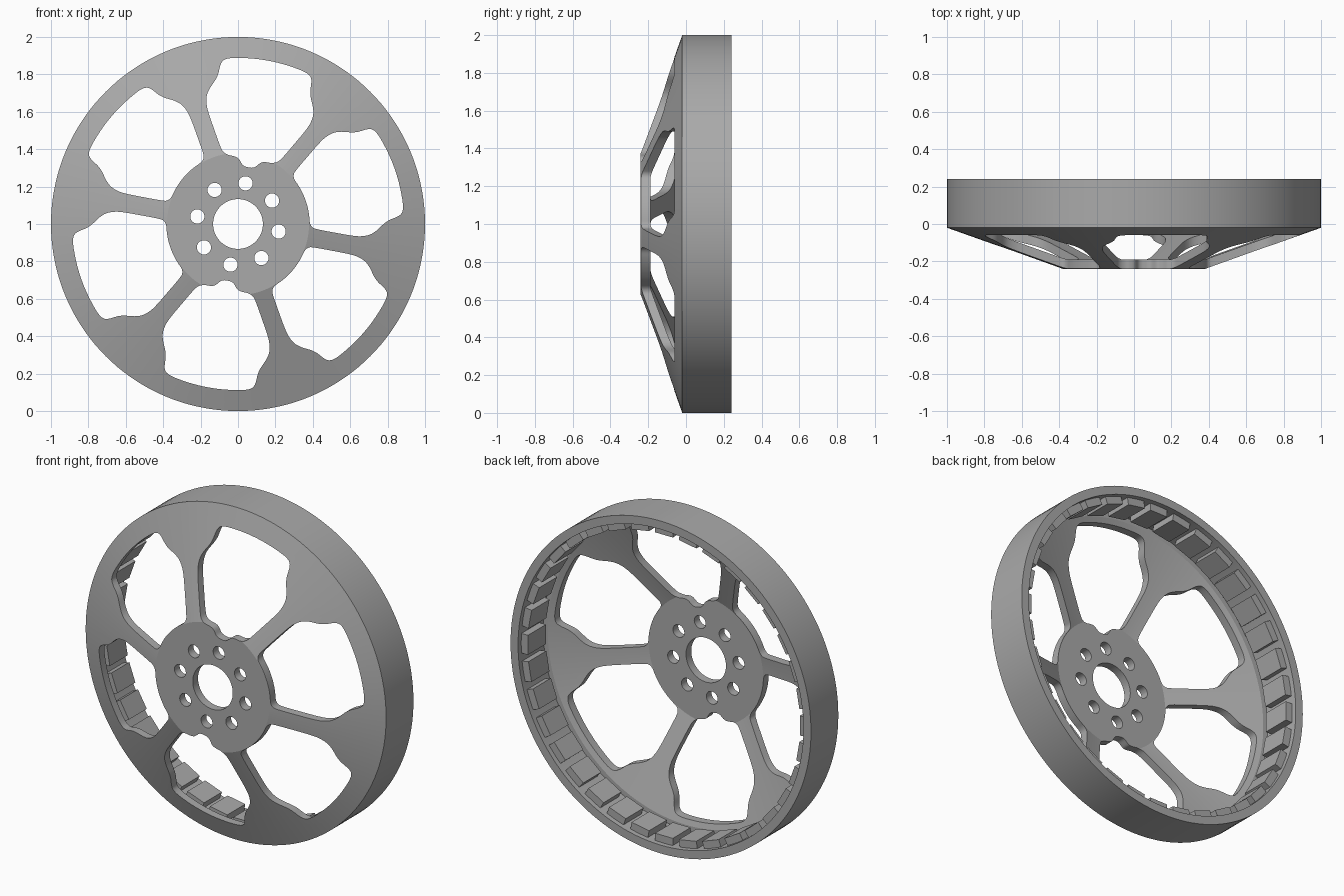
import bpy, bmesh
from math import sin, cos, radians, pi
from mathutils import Vector, Matrix

if "Cube" in bpy.data.objects:
    bpy.data.objects.remove(bpy.data.objects["Cube"], do_unlink=True)

CENTRE = Vector((0, 0, 1))
TURN = 79.5          # angle of the first window, degrees
SEGMENTS = 144
LUGS = 36

metal = bpy.data.materials.new("grey metal")
metal.use_nodes = True
metal.diffuse_color = (0.4, 0.4, 0.4, 1)
metal.node_tree.nodes["Principled BSDF"].inputs["Base Color"].default_value = (0.4, 0.4, 0.4, 1)


def polar(angle, r, y):
    a = radians(angle)
    return CENTRE + Vector((r * cos(a), y, r * sin(a)))


def make_object(name, bm):
    bmesh.ops.recalc_face_normals(bm, faces=bm.faces[:])
    mesh = bpy.data.meshes.new(name)
    bm.to_mesh(mesh)
    bm.free()
    mesh.materials.append(metal)
    obj = bpy.data.objects.new(name, mesh)
    bpy.context.collection.objects.link(obj)
    return obj


def lathe(name, profile):
    """Revolve a closed (radius, y) profile about the axle."""
    bm = bmesh.new()
    rings = [[bm.verts.new(polar(360 * i / SEGMENTS, r, y)) for r, y in profile]
             for i in range(SEGMENTS)]
    n = len(profile)
    for i, ring in enumerate(rings):
        after = rings[(i + 1) % SEGMENTS]
        for j in range(n):
            k = (j + 1) % n
            bm.faces.new((ring[j], ring[k], after[k], after[j]))
    return make_object(name, bm)


def prism(bm, outline):
    """Extrude an outline of points right through the wheel."""
    front = [bm.verts.new(p + Vector((0, -0.4, 0))) for p in outline]
    back = [bm.verts.new(p + Vector((0, 0.4, 0))) for p in outline]
    bm.faces.new(front)
    bm.faces.new(back[::-1])
    n = len(outline)
    for i in range(n):
        j = (i + 1) % n
        bm.faces.new((front[i], back[i], back[j], front[j]))


def smooth_loop(points, steps=4):
    """Closed Catmull-Rom curve through the points."""
    n, result = len(points), []
    for i in range(n):
        a, b, c, d = (points[(i + k) % n] for k in (-1, 0, 1, 2))
        for s in range(steps):
            t = s / steps
            result.append(0.5 * (2 * b + (c - a) * t + (2 * a - 5 * b + 4 * c - d) * t * t
                                 + (3 * b - a - 3 * c + d) * t ** 3))
    return result


# Wheel body: hub plate, cone and hollow rim in one profile
wheel = lathe("wheel_body", [(0.133, -0.24), (0.38, -0.24), (1, -0.02), (1, 0.24),
                             (0.95, 0.24), (0.95, 0), (0.92, 0),
                             (0.38, -0.19), (0.133, -0.19)])

# Half outline of a window: (angle from its middle, radius)
OUTER = [(0, 0.888), (5, 0.888), (10, 0.888), (13.5, 0.887), (15.6, 0.878),
         (16.8, 0.855), (18, 0.81), (19.4, 0.78), (22.3, 0.74), (24.2, 0.705),
         (25.2, 0.66), (25.3, 0.61), (24.6, 0.52), (23.4, 0.43)]
ROUND_HUB = [(22.2, 0.4), (19, 0.385), (13, 0.383), (7, 0.383), (0, 0.383)]
LOBED_HUB = [(22, 0.395), (18.5, 0.373), (14, 0.363), (10, 0.35), (6.5, 0.32), (3.5, 0.31), (0, 0.308)]

# Cutters for the six windows and eight bolt holes
bm = bmesh.new()
for w in range(6):
    half = OUTER + (LOBED_HUB if w % 3 == 0 else ROUND_HUB)
    full = half + [(-a, r) for a, r in half[-2:0:-1]]
    prism(bm, smooth_loop([polar(TURN + 60 * w + a, r, 0) for a, r in full]))
for h in range(8):
    middle = polar(TURN + 45 * h, 0.221, 0)
    prism(bm, [middle + 0.038 * Vector((cos(t), 0, sin(t)))
               for t in (2 * pi * i / 32 for i in range(32))])
cutter = make_object("opening_cutter", bm)
cutter.hide_render = True

cut = wheel.modifiers.new("openings", "BOOLEAN")
cut.operation = "DIFFERENCE"
cut.solver = "EXACT"
cut.object = cutter
bpy.ops.object.select_all(action="DESELECT")
bpy.context.view_layer.objects.active = wheel
wheel.select_set(True)
bpy.ops.object.modifier_apply(modifier=cut.name)
bpy.data.objects.remove(cutter, do_unlink=True)
bpy.ops.object.shade_smooth_by_angle(angle=radians(18))

# Ring of blocks inside the rim
bm = bmesh.new()
for i in range(LUGS):
    place = (Matrix.Translation(CENTRE) @ Matrix.Rotation(2 * pi * i / LUGS, 4, "Y")
             @ Matrix.Translation((0.93, 0.125, 0)) @ Matrix.Diagonal((0.05, 0.17, 0.118, 1)))
    bmesh.ops.create_cube(bm, size=1, matrix=place)
make_object("rim_blocks", bm)
